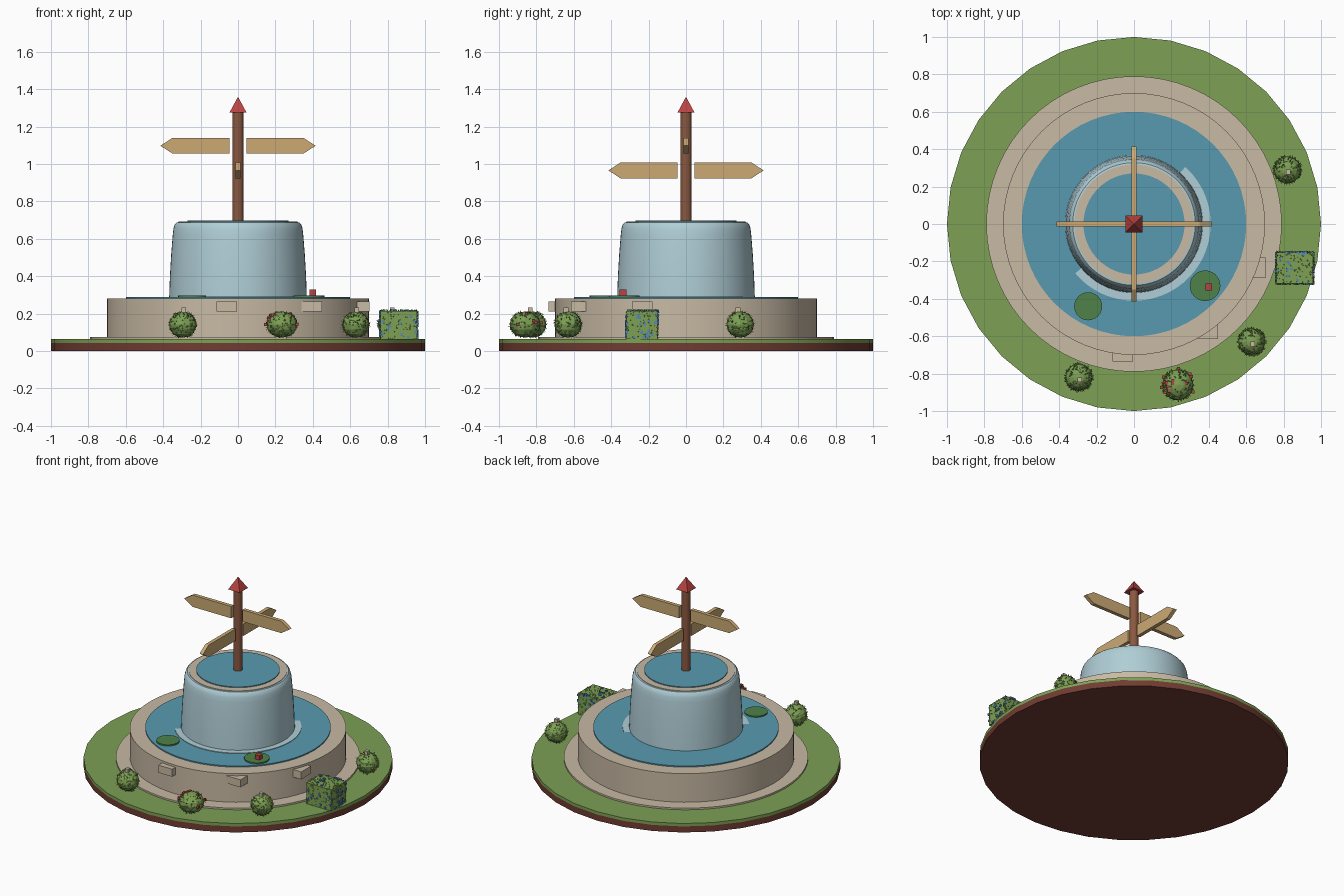
import bpy, bmesh, math, random
from mathutils import Matrix, Vector

random.seed(4)
if "Cube" in bpy.data.objects:
    bpy.data.objects.remove(bpy.data.objects["Cube"], do_unlink=True)


def material(name, rgb):
    lin = [(c / 255 / 12.92) if c < 11 else ((c / 255 + 0.055) / 1.055) ** 2.4 for c in rgb]
    m = bpy.data.materials.new(name)
    m.use_nodes = True
    m.diffuse_color = (*lin, 1)
    m.node_tree.nodes["Principled BSDF"].inputs["Base Color"].default_value = (*lin, 1)
    return m


SOIL = material("soil brown", (112, 60, 50))
GRASS = material("grass green", (125, 160, 84))
STONE = material("sand stone", (200, 186, 164))
WATER = material("pool blue", (88, 154, 176))
FALL = material("falling water", (176, 206, 214))
POST = material("post wood", (138, 88, 64))
SIGN = material("sign wood", (204, 170, 116))
RED = material("red", (184, 68, 66))
PAD = material("dark leaf", (80, 130, 74))
BLUE = material("blue flower", (84, 136, 190))


def finish(name, bm, mats, smooth=False):
    me = bpy.data.meshes.new(name)
    bm.to_mesh(me)
    bm.free()
    ob = bpy.data.objects.new(name, me)
    bpy.context.collection.objects.link(ob)
    for m in mats:
        me.materials.append(m)
    if smooth:
        bpy.ops.object.select_all(action="DESELECT")
        ob.select_set(True)
        bpy.context.view_layer.objects.active = ob
        bpy.ops.object.shade_smooth_by_angle(angle=math.radians(35))
    return ob


def lathe(name, profile, mat, seg=64, at=(0, 0, 0), start=0, sweep=360):
    """Spin an (r, z) profile about the vertical axis."""
    bm = bmesh.new()
    turn = Matrix.Rotation(math.radians(start), 3, "Z")
    vs = [bm.verts.new(turn @ Vector((r, 0, z))) for r, z in profile]
    es = [bm.edges.new(p) for p in zip(vs, vs[1:])]
    bmesh.ops.spin(bm, geom=vs + es, cent=(0, 0, 0), axis=(0, 0, 1),
                   angle=math.radians(sweep), steps=seg)
    bmesh.ops.remove_doubles(bm, verts=bm.verts, dist=1e-4)
    bmesh.ops.recalc_face_normals(bm, faces=bm.faces)
    bmesh.ops.translate(bm, verts=bm.verts, vec=at)
    return finish(name, bm, [mat], True)


def disc(name, r, z0, z1, mat, seg=64, at=(0, 0, 0)):
    return lathe(name, [(0, z0), (r, z0), (r, z1), (0, z1)], mat, seg, at)


def add_box(bm, centre, size, index=0):
    mtx = Matrix.Translation(centre) @ Matrix.Diagonal((*size, 1))
    made = bmesh.ops.create_cube(bm, size=1, matrix=mtx)["verts"]
    for f in {f for v in made for f in v.link_faces}:
        f.material_index = index


def box(name, centre, size, mat):
    bm = bmesh.new()
    add_box(bm, centre, size)
    return finish(name, bm, [mat])


# Ground and round pool
disc("soil_base", 1.0, 0, 0.043, SOIL, 32)
disc("grass", 1.0, 0.043, 0.064, GRASS, 32)
disc("stone_step", 0.79, 0.06, 0.076, STONE)
lathe("pool_wall", [(0.6, 0.07), (0.7, 0.07), (0.7, 0.28), (0.6, 0.28), (0.6, 0.07)], STONE)
disc("pool_water", 0.6, 0.2, 0.288, WATER)
lathe("foam", [(0.355, 0.288), (0.41, 0.288), (0.41, 0.292), (0.355, 0.292)],
      FALL, 48, start=-140, sweep=188)

# Upper basin with water spilling over its edge
lathe("upper_basin", [(0.27, 0.3), (0.318, 0.3), (0.318, 0.693), (0.27, 0.693)], STONE)
disc("upper_water", 0.27, 0.6, 0.699, WATER)
lathe("waterfall", [(0.368, 0.286), (0.364, 0.4), (0.357, 0.52), (0.349, 0.62), (0.345, 0.655),
                    (0.338, 0.677), (0.328, 0.688), (0.314, 0.69)], FALL)

# Signpost
disc("post", 0.03, 0.69, 1.28, POST, 16)
bm = bmesh.new()
bmesh.ops.create_cone(bm, cap_ends=True, segments=4, radius1=0.065, radius2=0, depth=0.085,
                      matrix=Matrix.Translation((0, 0, 1.317)) @ Matrix.Rotation(math.pi / 4, 4, "Z"))
finish("post_cap", bm, [RED])


def sign(name, z, angle):
    bm = bmesh.new()
    outline = [(0.045, -0.042), (0.35, -0.042), (0.415, 0), (0.35, 0.042), (0.045, 0.042)]
    face = bm.faces.new([bm.verts.new((x, -0.013, h)) for x, h in outline])
    ext = bmesh.ops.extrude_face_region(bm, geom=[face])["geom"]
    bmesh.ops.translate(bm, vec=(0, 0.026, 0), verts=[g for g in ext if isinstance(g, bmesh.types.BMVert)])
    bmesh.ops.recalc_face_normals(bm, faces=bm.faces)
    bm.transform(Matrix.Translation((0, 0, z)) @ Matrix.Rotation(math.radians(angle), 4, "Z"))
    finish(name, bm, [SIGN])


for label, z, angle in (("left", 1.098, 0), ("right", 1.098, 180),
                        ("back", 0.966, 90), ("front", 0.966, 270)):
    sign("sign_" + label, z, angle)

# Stones jutting from the wall
for i, (x, y, sx, sy) in enumerate([(-0.06, -0.70, 0.11, 0.07), (0.395, -0.575, 0.11, 0.08),
                                    (0.665, -0.235, 0.075, 0.11)]):
    box(f"wall_stone_{i + 1}", (x, y, 0.238), (sx, sy, 0.054), STONE)

# Lily pads and a flower
for i, (x, y, r) in enumerate([(-0.245, -0.44, 0.075), (0.38, -0.33, 0.082)]):
    disc(f"lily_pad_{i + 1}", r, 0.288, 0.297, PAD, 24, (x, y, 0))
box("lily_flower", (0.4, -0.337, 0.312), (0.036, 0.036, 0.032), RED)


def add_leaf(bm, point, normal, length):
    """A small pointed leaf, tilted at random from the surface."""
    tilt = Vector([random.uniform(-0.7, 0.7) for _ in range(3)])
    turn = (normal + tilt).to_track_quat("Z", "Y").to_matrix().to_4x4()
    flat = Matrix.Diagonal((1, 0.35, 1, 1))
    bmesh.ops.create_cone(bm, cap_ends=False, segments=3, radius1=0.007, radius2=0, depth=length,
                          matrix=Matrix.Translation(point) @ turn @ flat)


def sphere_point():
    z, a = random.uniform(-0.95, 0.95), random.uniform(0, math.tau)
    s = math.sqrt(1 - z * z)
    return Vector((s * math.cos(a), s * math.sin(a), z))


def round_bush(name, x, y, r, flowers):
    bm = bmesh.new()
    c = Vector((x, y, 0.142))
    shape = Matrix.Diagonal((r, r, 0.07, 1))
    bmesh.ops.create_uvsphere(bm, u_segments=12, v_segments=8, radius=1,
                              matrix=Matrix.Translation(c) @ shape)
    for _ in range(220):
        n = sphere_point()
        add_leaf(bm, c + shape @ n, n, 0.022)
    for _ in range(flowers):
        n = sphere_point()
        n.z = abs(n.z) * 0.9
        add_box(bm, c + shape @ n * 1.06, (0.016, 0.016, 0.016), 1)
    if not flowers:
        add_box(bm, c + Vector((0.005, -0.012, 0.076)), (0.025, 0.025, 0.03), 2)
    finish(name, bm, [GRASS, RED, STONE])


round_bush("bush_front_right", -0.295, -0.82, 0.073, 0)
round_bush("flower_bush", 0.235, -0.86, 0.083, 14)
round_bush("bush_front_left", 0.63, -0.63, 0.073, 0)
round_bush("bush_back_left", 0.82, 0.29, 0.073, 0)

# Square hedge with blue flowers
bm = bmesh.new()
centre, half = Vector((0.86, -0.235, 0.14)), Vector((0.098, 0.083, 0.075))
add_box(bm, centre, half * 2)
for i in range(420):
    axis, side = random.choice([(0, 1), (0, -1), (1, 1), (1, -1), (2, 1)])
    n = Vector((0, 0, 0))
    n[axis] = side
    p = Vector([random.uniform(-h, h) for h in half])
    p[axis] = side * half[axis]
    if i % 7 == 0:
        add_box(bm, centre + p, (0.014, 0.014, 0.014), 1)
    else:
        add_leaf(bm, centre + p, n, 0.02)
finish("square_hedge", bm, [GRASS, BLUE])
